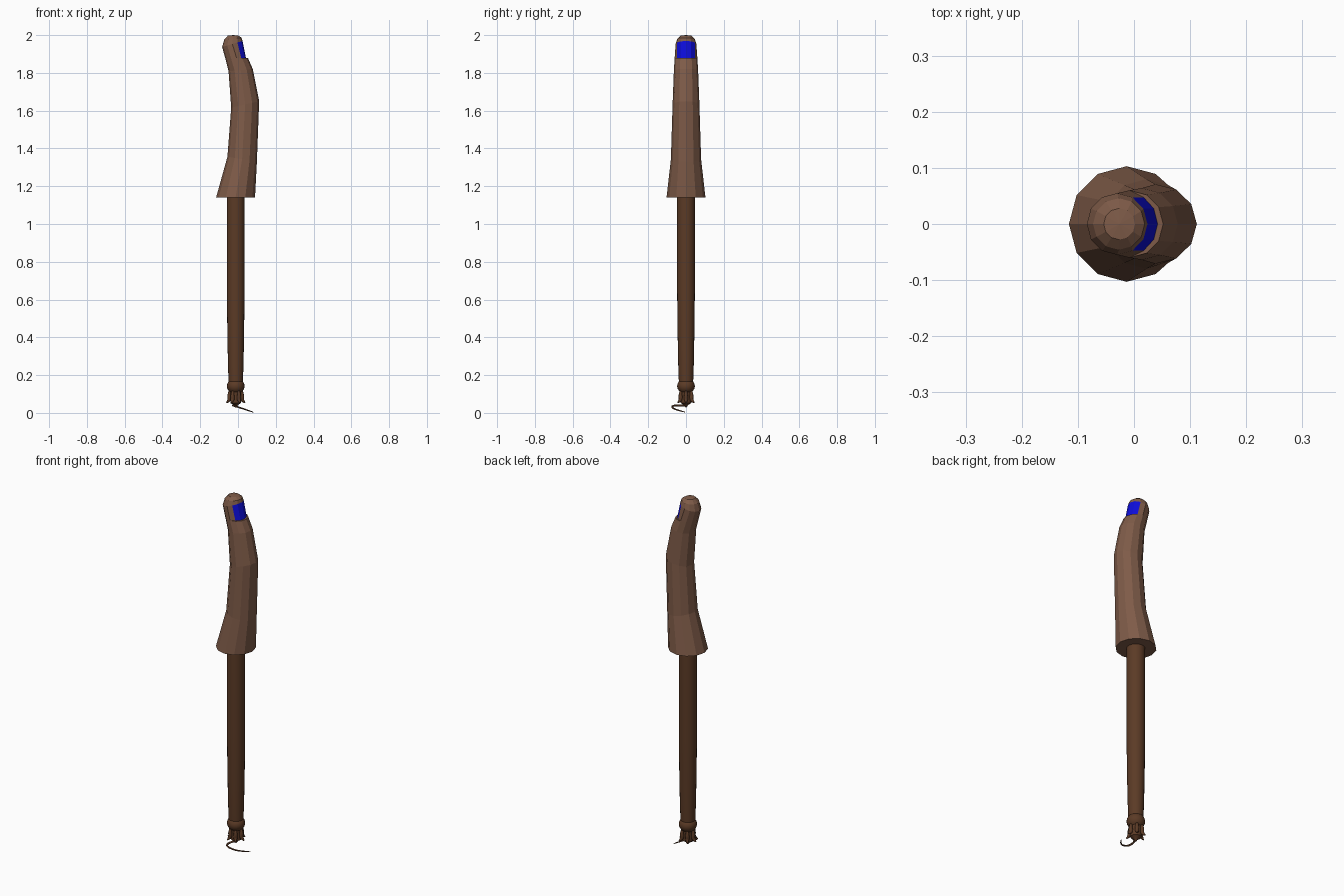
import bpy, bmesh
from math import cos, sin, pi, radians
from mathutils import Vector

old = bpy.data.objects.get("Cube")
if old:
    bpy.data.objects.remove(old)


def material(name, rgb):
    m = bpy.data.materials.new(name)
    m.use_nodes = True
    m.diffuse_color = (*rgb, 1)
    m.node_tree.nodes["Principled BSDF"].inputs["Base Color"].default_value = (*rgb, 1)
    return m


skin = material("warm brown", (0.21, 0.105, 0.065))
wood = material("dark wood brown", (0.105, 0.043, 0.019))
blue = material("bright blue", (0.004, 0.004, 0.7))
AXIS = -0.012  # x of the handle axis


def finish(bm, name, mats, smooth=False):
    bmesh.ops.remove_doubles(bm, verts=bm.verts, dist=0.0003)
    bmesh.ops.recalc_face_normals(bm, faces=bm.faces)
    mesh = bpy.data.meshes.new(name)
    bm.to_mesh(mesh)
    bm.free()
    ob = bpy.data.objects.new(name, mesh)
    bpy.context.collection.objects.link(ob)
    for m in mats:
        mesh.materials.append(m)
    if smooth:
        bpy.ops.object.select_all(action="DESELECT")
        ob.select_set(True)
        bpy.context.view_layer.objects.active = ob
        bpy.ops.object.shade_smooth_by_angle(angle=radians(40))
    return ob


def bridge(bm, a, b):
    n = len(a)
    return [bm.faces.new((a[i], a[(i + 1) % n], b[(i + 1) % n], b[i])) for i in range(n)]


def lathe(name, profile, mat, sides=20):
    bm = bmesh.new()
    rings = [[bm.verts.new((AXIS + r * cos(2 * pi * i / sides), r * sin(2 * pi * i / sides), z))
              for i in range(sides)] for r, z in profile]
    for a, b in zip(rings, rings[1:]):
        bridge(bm, a, b)
    bm.faces.new(rings[0])
    bm.faces.new(rings[-1])
    return finish(bm, name, [mat], True)


def tube(name, points, radii, mat, sides=6):
    # tapered tube along a smooth curve
    cu = bpy.data.curves.new(name, "CURVE")
    cu.dimensions = "3D"
    cu.bevel_depth = 1
    cu.bevel_resolution = 2
    cu.resolution_u = 5
    cu.use_fill_caps = True
    sp = cu.splines.new("NURBS")
    sp.points.add(len(points) - 1)
    sp.use_endpoint_u = True
    sp.order_u = 3
    for p, co, r in zip(sp.points, points, radii):
        p.co = (*co, 1)
        p.radius = r
    cu.materials.append(mat)
    ob = bpy.data.objects.new(name, cu)
    bpy.context.collection.objects.link(ob)
    return ob


# Bent sleeve with a recessed blue panel near its rounded tip
# each ring: centre x, z, half-width in x, half-width in y, tilt, recess
sleeve_rings = [
    (-0.013, 1.14, 0.103, 0.103, 0, 0),
    (0.022, 1.343, 0.078, 0.080, -0.013, 0),
    (0.038, 1.633, 0.074, 0.071, 0.017, 0),
    (0.014, 1.815, 0.064, 0.064, 0.006, 0),
    (-0.008, 1.880, 0.060, 0.060, 0, 0),
    (-0.008, 1.880, 0.060, 0.060, 0, 0.010),
    (-0.030, 1.953, 0.054, 0.055, 0.016, 0),
    (-0.027, 1.981, 0.046, 0.046, 0.005, 0),
    (-0.026, 1.997, 0.028, 0.028, 0, 0),
]
SIDES = 12
bm = bmesh.new()
rings = []
for cx, z, rx, ry, tilt, recess in sleeve_rings:
    ring = []
    for i in range(SIDES):
        c, s = cos(2 * pi * i / SIDES), sin(2 * pi * i / SIDES)
        d = recess if c > 0.4 else 0
        ring.append(bm.verts.new((cx + (rx - d) * c, (ry - d * 0.5) * s, z + tilt * c)))
    rings.append(ring)
for k, (a, b) in enumerate(zip(rings, rings[1:])):
    for i, f in enumerate(bridge(bm, a, b)):
        if k == 5 and i in (0, 1, SIDES - 2, SIDES - 1):
            f.material_index = 1
bm.faces.new(rings[0])
tip = bm.verts.new((-0.026, 0, 2.0))
for i in range(SIDES):
    bm.faces.new((rings[-1][i], rings[-1][(i + 1) % SIDES], tip))
finish(bm, "sleeve", [skin, blue])

# Long tapered handle
lathe("handle", [(0.038, 0.165), (0.041, 0.25), (0.044, 0.4), (0.047, 0.65),
                 (0.047, 1.15)], wood)

# Ball and neck at the foot of the handle
ball = [(0.047 * sin(pi * t / 10), 0.142 - 0.042 * cos(pi * t / 10)) for t in range(1, 10)]
lathe("ball", ball, wood)
lathe("foot_core", [(0.002, 0.028), (0.012, 0.042), (0.028, 0.052), (0.030, 0.075),
                    (0.027, 0.09), (0.030, 0.112)], wood)

# Flared claws around the foot
for k in range(6):
    a = 2 * pi * k / 6
    path = [(AXIS + r * cos(a), r * sin(a), z)
            for r, z in ((0.030, 0.118), (0.036, 0.095), (0.030, 0.068), (0.050, 0.054))]
    tube(f"claw_{k + 1}", path, (0.006, 0.010, 0.012, 0.003), wood)

# Thin curling wire below the foot
tube("wire", [(AXIS, 0, 0.040), (-0.028, -0.035, 0.040), (-0.024, -0.075, 0.038),
              (0.015, -0.072, 0.026), (0.050, -0.045, 0.014), (0.080, -0.005, 0.004)],
     (0.006, 0.005, 0.005, 0.004, 0.004, 0.002), wood)
